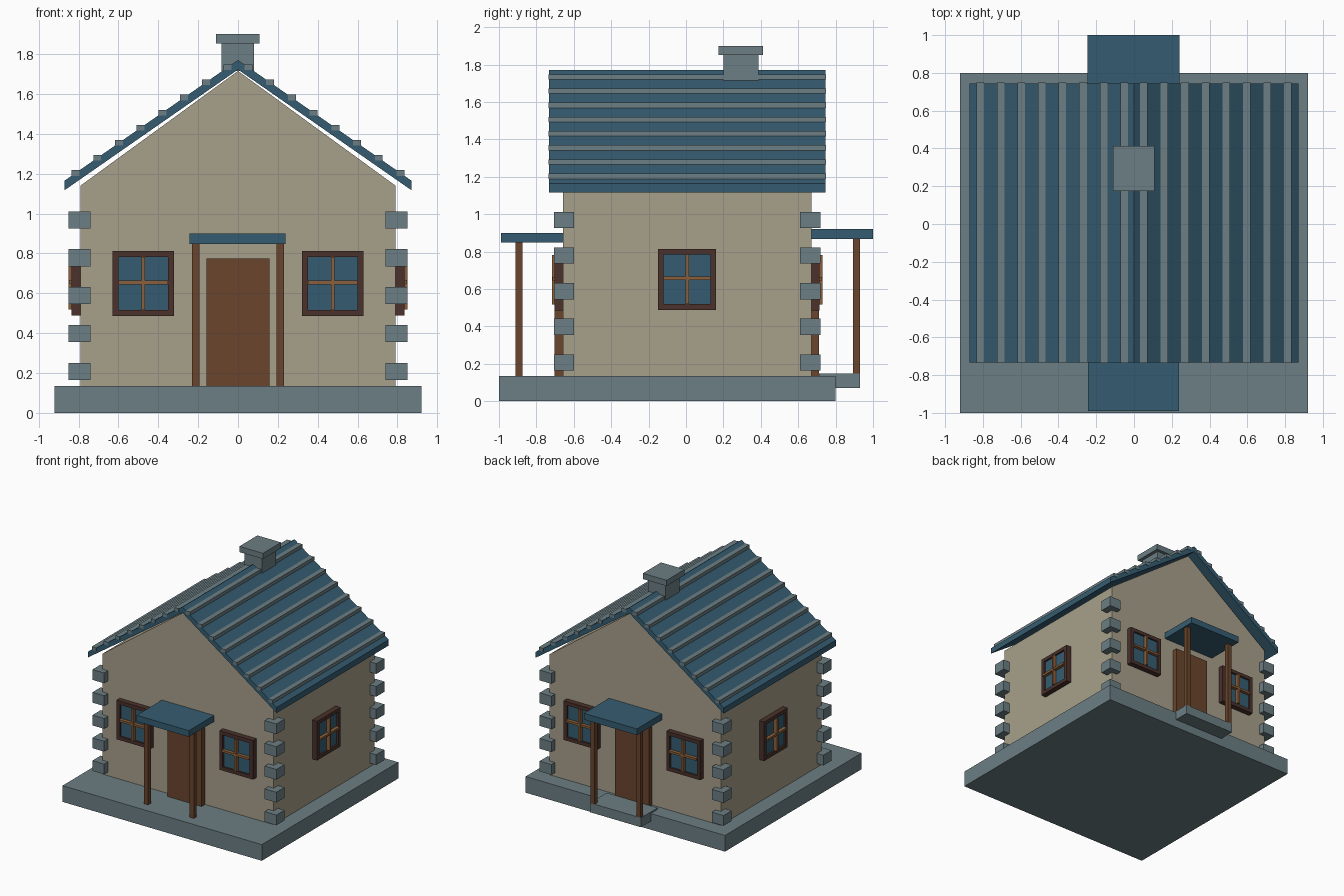
import bpy
import bmesh
from mathutils import Matrix
from math import pi

old = bpy.data.objects.get("Cube")
if old:
    bpy.data.objects.remove(old, do_unlink=True)


def material(name, rgb):
    m = bpy.data.materials.new(name)
    m.use_nodes = True
    m.diffuse_color = (*rgb, 1)
    m.node_tree.nodes["Principled BSDF"].inputs["Base Color"].default_value = (*rgb, 1)
    return m


STONE = material("grey stone", (0.15, 0.21, 0.23))
BLUE = material("blue roofing", (0.036, 0.108, 0.165))
PLASTER = material("beige plaster", (0.39, 0.35, 0.255))
WOOD = material("brown wood", (0.144, 0.06, 0.026))
DARK = material("dark frame wood", (0.069, 0.031, 0.025))
LIGHT = material("light bar wood", (0.26, 0.117, 0.045))


def finish(name, bm, mat):
    bmesh.ops.recalc_face_normals(bm, faces=bm.faces)
    mesh = bpy.data.meshes.new(name)
    bm.to_mesh(mesh)
    bm.free()
    mesh.materials.append(mat)
    obj = bpy.data.objects.new(name, mesh)
    bpy.context.collection.objects.link(obj)
    return obj


def boxes(name, mat, spans, matrix=None):
    """One object of boxes, each given as x, y and z spans."""
    bm = bmesh.new()
    for span in spans:
        size = [b - a for a, b in span]
        mid = [(a + b) / 2 for a, b in span]
        bmesh.ops.create_cube(bm, size=1, matrix=Matrix.Translation(mid) @ Matrix.Diagonal((*size, 1)))
    obj = finish(name, bm, mat)
    if matrix:
        obj.data.transform(matrix)
    return obj


def prism(name, mat, profile, y0, y1):
    """Extrude an x-z profile from y0 to y1."""
    bm = bmesh.new()
    face = bm.faces.new([bm.verts.new((x, y0, z)) for x, z in profile])
    ext = bmesh.ops.extrude_face_region(bm, geom=[face])
    moved = [v for v in ext["geom"] if isinstance(v, bmesh.types.BMVert)]
    bmesh.ops.translate(bm, verts=moved, vec=(0, y1 - y0, 0))
    return finish(name, bm, mat)


# Foundation, back step and gabled walls
boxes("foundation", STONE, [((-0.92, 0.92), (-1, 0.8), (0, 0.135))])
boxes("back_step", STONE, [((-0.235, 0.235), (0.71, 0.93), (0.07, 0.148))])
prism("walls", PLASTER, [(-0.79, 0.13), (0.79, 0.13), (0.79, 1.14), (0, 1.715), (-0.79, 1.14)], -0.657, 0.67)

# Roof slab with battens running along it
RIDGE, EAVE, HALF = 1.77, 1.165, 0.87
prism("roof", BLUE, [(-HALF, 1.117), (-HALF, EAVE), (0, RIDGE), (HALF, EAVE), (HALF, 1.117), (0, 1.722)], -0.733, 0.745)
battens = []
for i in range(8):
    x = 0.052 + i * 0.109
    z = RIDGE - x * (RIDGE - EAVE) / HALF
    for s in (-1, 1):
        battens.append(((s * x - 0.02, s * x + 0.02), (-0.736, 0.748), (z - 0.014, z + 0.014)))
boxes("roof_battens", STONE, battens)

# Chimney
boxes("chimney", STONE, [((-0.082, 0.08), (0.2, 0.387), (1.715, 1.855))])
boxes("chimney_cap", STONE, [((-0.11, 0.108), (0.175, 0.413), (1.852, 1.9))])

# Corner stones
stones = []
for x in (-0.795, 0.795):
    for y in (-0.653, 0.664):
        for i in range(5):
            z = 0.208 + i * 0.19
            stones.append(((x - 0.054, x + 0.054), (y - 0.054, y + 0.054), (z - 0.043, z + 0.043)))
boxes("corner_stones", STONE, stones)

# Doors and porches at front and back
boxes("front_door", WOOD, [((-0.157, 0.157), (-0.703, -0.65), (0.13, 0.775))])
boxes("back_door", WOOD, [((-0.157, 0.157), (0.66, 0.712), (0.13, 0.79))])
boxes("front_awning", BLUE, [((-0.243, 0.239), (-0.99, -0.65), (0.848, 0.9))])
boxes("back_awning", BLUE, [((-0.246, 0.242), (0.66, 1.0), (0.868, 0.92))])
for side, y, low, high in (("front", -0.893, 0.133, 0.85), ("back", 0.912, 0.145, 0.87)):
    boxes(side + "_posts", WOOD, [((x - 0.019, x + 0.019), (y - 0.018, y + 0.018), (low, high)) for x in (-0.211, 0.211)])


def window(name, x, y, z, angle, w=0.155, h=0.163):
    """Framed window that faces -y before it is turned."""
    turn = Matrix.Translation((x, y, z)) @ Matrix.Rotation(angle, 4, "Z")
    t = 0.03
    depth = (-0.045, 0.01)
    boxes(name + "_frame", DARK, [
        ((-w, t - w), depth, (-h, h)), ((w - t, w), depth, (-h, h)),
        ((t - w, w - t), depth, (-h, t - h)), ((t - w, w - t), depth, (h - t, h))], turn)
    boxes(name + "_glass", BLUE, [((t - w, w - t), (-0.03, 0.01), (t - h, h - t))], turn)
    boxes(name + "_bars", LIGHT, [
        ((-0.009, 0.009), (-0.06, -0.02), (t - h, h - t)),
        ((t - w, w - t), (-0.058, -0.02), (-0.004, 0.014))], turn)


# Windows on all four sides
for side, x in (("right", -0.475), ("left", 0.475)):
    window("front_" + side + "_window", x, -0.657, 0.649, 0)
    window("back_" + side + "_window", x, 0.67, 0.649, pi)
window("right_side_window", -0.79, 0.006, 0.652, -pi / 2)
window("left_side_window", 0.79, 0.006, 0.652, pi / 2)
